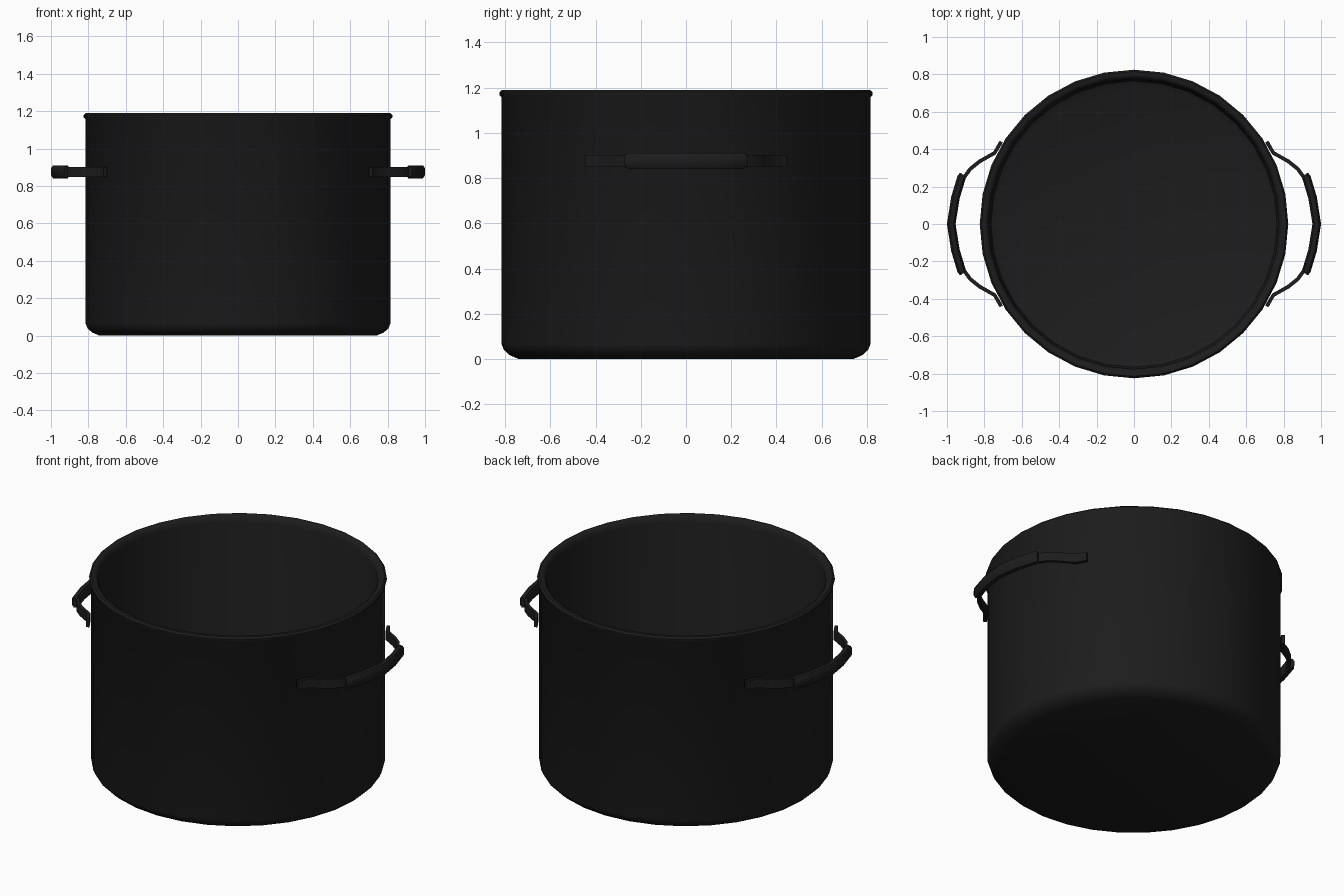
import bpy, bmesh, math
from mathutils import Vector

if "Cube" in bpy.data.objects:
    bpy.data.objects.remove(bpy.data.objects["Cube"])

black = bpy.data.materials.new("black_enamel")
black.diffuse_color = (0.012, 0.012, 0.012, 1)
black.use_nodes = True
black.node_tree.nodes["Principled BSDF"].inputs["Base Color"].default_value = black.diffuse_color


def finish(bm, name, angle):
    bmesh.ops.recalc_face_normals(bm, faces=bm.faces)
    me = bpy.data.meshes.new(name)
    bm.to_mesh(me)
    bm.free()
    me.materials.append(black)
    ob = bpy.data.objects.new(name, me)
    bpy.context.collection.objects.link(ob)
    bpy.ops.object.select_all(action='DESELECT')
    ob.select_set(True)
    bpy.context.view_layer.objects.active = ob
    bpy.ops.object.shade_smooth_by_angle(angle=math.radians(angle))
    return ob


def lathe(name, profile, sides):
    bm = bmesh.new()
    rings = [[bm.verts.new((r * math.cos(2 * math.pi * i / sides),
                            r * math.sin(2 * math.pi * i / sides), z))
              for i in range(sides)] for r, z in profile]
    for a, b in zip(rings, rings[1:]):
        for i in range(sides):
            j = (i + 1) % sides
            bm.faces.new((a[i], a[j], b[j], b[i]))
    bm.faces.new(rings[0])
    bm.faces.new(rings[-1])
    return finish(bm, name, 40)


def sweep(name, path, section, scales, z):
    """Sweep a (sideways, up) section along a plan-view path, mirrored to the other side."""
    bm = bmesh.new()
    pts = [Vector(p) for p in path]
    rings = []
    for i, p in enumerate(pts):
        t = (pts[min(i + 1, len(pts) - 1)] - pts[max(i - 1, 0)]).normalized()
        n = Vector((t.y, -t.x))
        rings.append([bm.verts.new((p.x + n.x * u * scales[i], p.y + n.y * u * scales[i],
                                    z + v * scales[i])) for u, v in section])
    k = len(section)
    for a, b in zip(rings, rings[1:]):
        for i in range(k):
            j = (i + 1) % k
            bm.faces.new((a[i], a[j], b[j], b[i]))
    bm.faces.new(rings[0])
    bm.faces.new(rings[-1])
    ob = finish(bm, name, 40)
    ob.modifiers.new("mirror", 'MIRROR')
    return ob


def symmetric(half):
    """Complete a half path (ending at y = 0) across the y axis."""
    return half + [(x, -y) for x, y in reversed(half[:-1])]


# Pot: rounded base, wall, rolled rim and hollow inside
lathe("pot", [(0.74, 0.0), (0.78, 0.017), (0.805, 0.04), (0.815, 0.065),
              (0.815, 1.155), (0.825, 1.168), (0.825, 1.18), (0.815, 1.19),
              (0.795, 1.19), (0.783, 1.18), (0.775, 1.155),
              (0.775, 0.08), (0.765, 0.05), (0.735, 0.035)], 32)

# Flat handle straps, with end tabs lying against the wall
strap = symmetric([(0.71, 0.44), (0.745, 0.38), (0.825, 0.335), (0.875, 0.295),
                   (0.915, 0.24), (0.955, 0.125), (0.972, 0.0)])
sweep("handle_strap", strap,
      [(-0.01, -0.027), (0.01, -0.027), (0.01, 0.027), (-0.01, 0.027)],
      [1] * len(strap), 0.876)

# Rounded grips over the middle of each strap
grip = symmetric([(0.914, 0.265), (0.922, 0.25), (0.955, 0.14), (0.977, 0.0)])
sweep("handle_grip", grip,
      [(-0.023, -0.018), (-0.012, -0.035), (0.012, -0.035), (0.023, -0.018),
       (0.023, 0.018), (0.012, 0.035), (-0.012, 0.035), (-0.023, 0.018)],
      [0.8] + [1] * (len(grip) - 2) + [0.8], 0.876)
